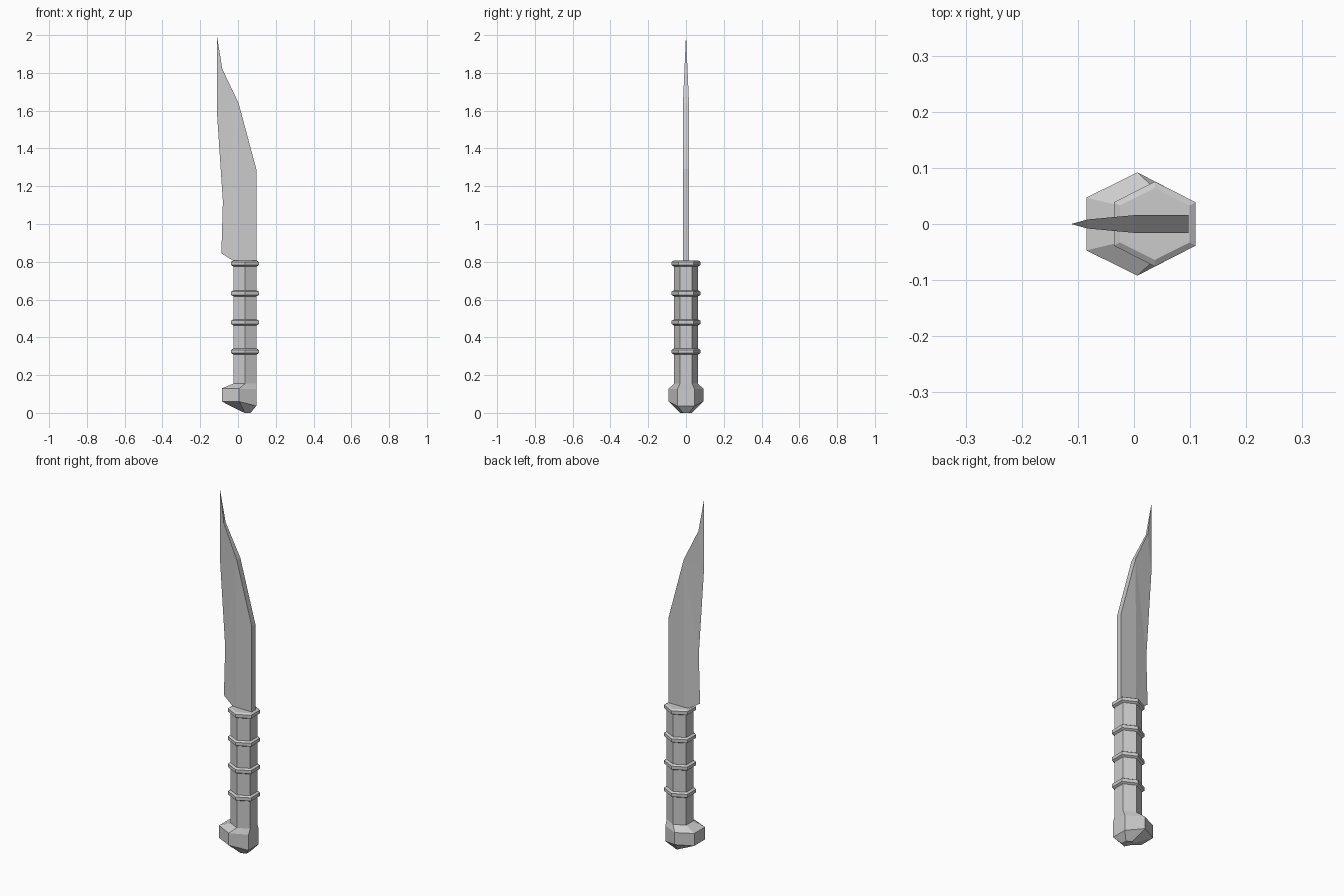
import bpy
import bmesh

if "Cube" in bpy.data.objects:
    bpy.data.objects.remove(bpy.data.objects["Cube"])

STEEL = (0.6, 0.6, 0.6, 1.0)
steel = bpy.data.materials.new("grey_steel")
steel.use_nodes = True
steel.diffuse_color = STEEL
steel.node_tree.nodes["Principled BSDF"].inputs["Base Color"].default_value = STEEL

GRIP_X = 0.037


def finish(bm, name):
    bmesh.ops.recalc_face_normals(bm, faces=bm.faces)
    mesh = bpy.data.meshes.new(name)
    bm.to_mesh(mesh)
    bm.free()
    mesh.materials.append(steel)
    obj = bpy.data.objects.new(name, mesh)
    bpy.context.collection.objects.link(obj)
    return obj


def six_sided(left, ridge, right):
    """Hexagonal section mirrored in y; each argument is (x, half width, z)."""
    half = [left, ridge, right]
    front = [(x, -y, z) for x, y, z in half]
    back = [(x, y, z) for x, y, z in reversed(half)]
    return front + back


def grip_section(z, apothem):
    ridge = apothem * 1.035
    flat = apothem * 0.53
    return six_sided((GRIP_X - apothem, flat, z), (GRIP_X, ridge, z),
                     (GRIP_X + apothem, flat, z))


def loft(name, sections):
    bm = bmesh.new()
    rings = [[bm.verts.new(p) for p in s] for s in sections]
    for low, high in zip(rings, rings[1:]):
        for i in range(len(low)):
            j = (i + 1) % len(low)
            bm.faces.new((low[i], low[j], high[j], high[i]))
    bm.faces.new(rings[0])
    bm.faces.new(rings[-1])
    return finish(bm, name)


# Grip and its raised bands
loft("grip", [grip_section(0.155, 0.061), grip_section(0.80, 0.061)])
for number, z in enumerate((0.325, 0.479, 0.633, 0.791), 1):
    loft(f"grip_band_{number}", [
        grip_section(z - 0.016, 0.061), grip_section(z - 0.009, 0.073),
        grip_section(z + 0.009, 0.073), grip_section(z + 0.016, 0.062)])

# Pommel, swept out towards the cutting edge
loft("pommel", [
    six_sided((0.008, 0.016, 0.012), (0.037, 0.03, 0), (0.066, 0.016, 0)),
    six_sided((-0.085, 0.047, 0.06), (0.006, 0.092, 0.06), (0.097, 0.045, 0.037)),
    six_sided((-0.085, 0.047, 0.13), (0.006, 0.092, 0.128), (0.097, 0.045, 0.125)),
    grip_section(0.155, 0.061)])

# Blade: (x, z, half thickness), listed around the outline
outline = {
    "edge_base": (-0.088, 0.845, 0), "heel": (-0.025, 0.805, 0.0115),
    "bevel_base": (0, 0.80, 0.016), "spine_base": (0.097, 0.80, 0.016),
    "spine_bend": (0.097, 1.29, 0.016), "shoulder": (0.003, 1.64, 0.016),
    "clip": (-0.083, 1.82, 0.008), "tip": (-0.112, 2.0, 0),
    "edge_top": (-0.112, 1.6, 0), "edge_mid": (-0.08, 1.12, 0),
}
side_faces = [
    ("bevel_base", "spine_base", "spine_bend", "shoulder"),
    ("edge_base", "heel", "bevel_base", "edge_mid"),
    ("edge_mid", "bevel_base", "shoulder"),
    ("edge_mid", "shoulder", "edge_top"),
    ("edge_top", "shoulder", "clip"),
    ("edge_top", "clip", "tip"),
]
bm = bmesh.new()
front = {k: bm.verts.new((x, -t, z)) for k, (x, z, t) in outline.items()}
back = {k: bm.verts.new((x, t, z)) if t else front[k]
        for k, (x, z, t) in outline.items()}
for names in side_faces:
    bm.faces.new([front[n] for n in names])
    bm.faces.new([back[n] for n in reversed(names)])
# Spine and base strips joining the two sides
rim = list(outline)[:8]
for a, b in zip(rim, rim[1:]):
    corners = [front[a], front[b], back[b], back[a]]
    bm.faces.new(list(dict.fromkeys(corners)))
finish(bm, "blade")
